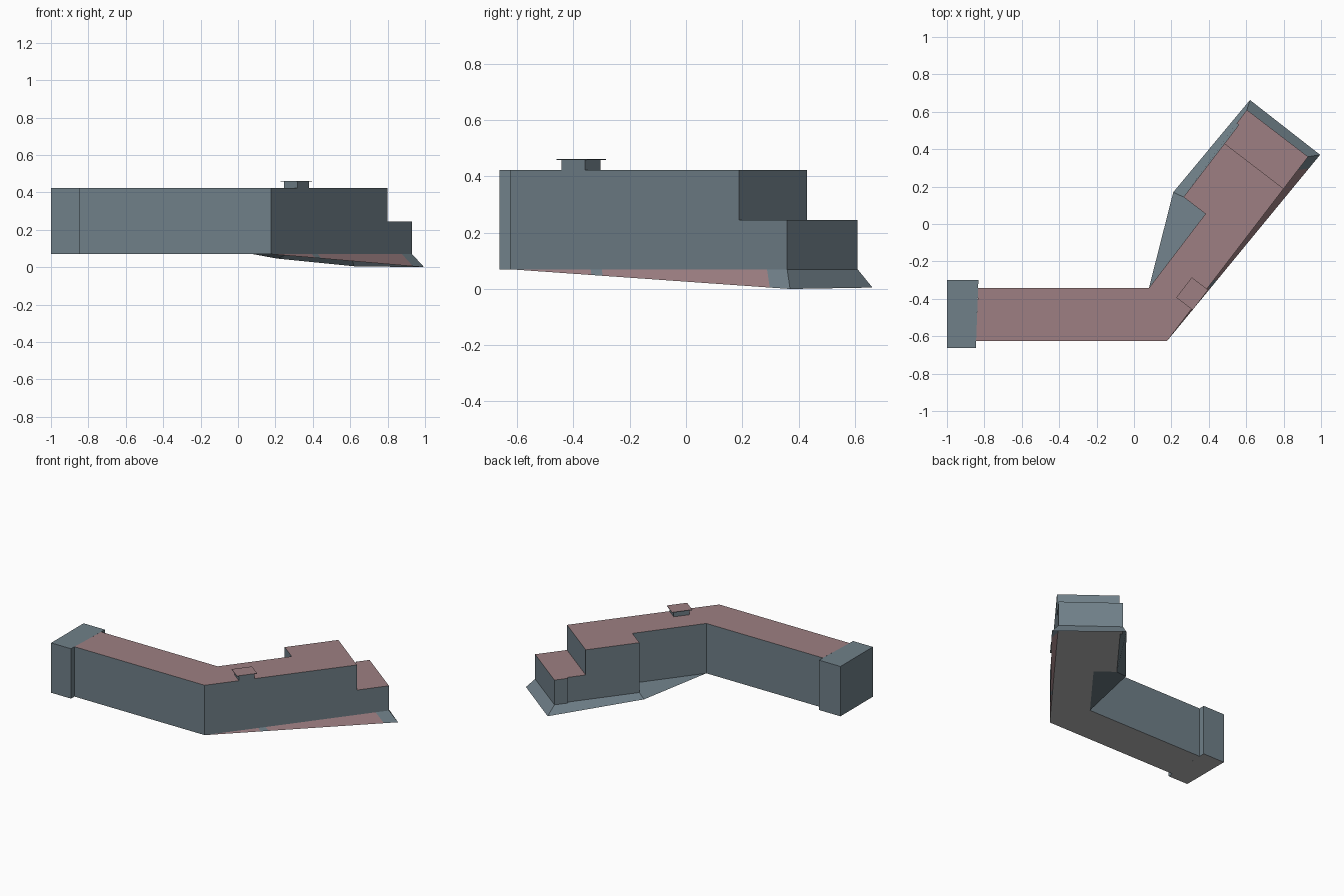
import bpy, bmesh
from mathutils import Vector

if "Cube" in bpy.data.objects:
    bpy.data.objects.remove(bpy.data.objects["Cube"])


def srgb_mat(name, r, g, b):
    m = bpy.data.materials.new(name)
    m.diffuse_color = [((c / 255 + 0.055) / 1.055) ** 2.4 for c in (r, g, b)] + [1]
    m.use_nodes = True
    m.node_tree.nodes["Principled BSDF"].inputs["Base Color"].default_value = m.diffuse_color
    return m


MATS = [srgb_mat("slate_wall", 112, 128, 137),
        srgb_mat("dusty_red_roof", 157, 127, 130),
        srgb_mat("grey_underside", 185, 185, 185)]
WALL, ROOF, FLOOR = 0, 1, 2
BASE, LOW, TOP = 0.07, 0.245, 0.423


def wing(u, n):
    """Plan point in the angled wing: u along its outer wall, n outward from it."""
    return (0.177 + 0.608 * u + 0.794 * n, -0.625 + 0.794 * u - 0.608 * n)


def sheets(name, faces):
    """Object made of loose faces given as (points, material)."""
    bm = bmesh.new()
    for pts, mat in faces:
        f = bm.faces.new([bm.verts.new(p) for p in pts])
        f.material_index = mat
    bmesh.ops.remove_doubles(bm, verts=bm.verts, dist=1e-5)
    me = bpy.data.meshes.new(name)
    bm.to_mesh(me)
    bm.free()
    for m in MATS:
        me.materials.append(m)
    ob = bpy.data.objects.new(name, me)
    bpy.context.collection.objects.link(ob)
    return ob


def prism(name, plan, z0, z1, roof=ROOF, floor=FLOOR, skip=()):
    """Upright block on a counter-clockwise plan; skipped edges get no wall."""
    lo = [(x, y, z0) for x, y in plan]
    hi = [(x, y, z1) for x, y in plan]
    faces = [(hi, roof), (lo[::-1], floor)]
    for i in range(len(plan)):
        j = (i + 1) % len(plan)
        if i not in skip:
            faces.append(([lo[i], lo[j], hi[j], hi[i]], WALL))
    return sheets(name, faces)


# Key plan points
E = wing(0, 0)
A = (0.08, -0.342)
step_in, step_out = wing(0.664, -0.250), wing(0.664, -0.398)
high_r, high_l = wing(1.025, 0), wing(1.025, -0.398)
jog_a, jog_b = wing(1.15, -0.398), wing(1.15, -0.412)
end_r, end_l = wing(1.24, 0), wing(1.24, -0.412)

# Bent main building
prism("main_wing", [(-0.844, -0.625), E, high_r, high_l, step_out, step_in, A,
                    (-0.833, -0.342)], BASE, TOP, skip=(2, 7))

# Wall above the lower roof
sheets("upper_end_wall", [([(*high_r, LOW), (*high_l, LOW), (*high_l, TOP),
                            (*high_r, TOP)][::1], WALL)])

# Lower end of the angled wing
prism("low_wing_end", [high_r, end_r, end_l, jog_b, jog_a, high_l],
      BASE, LOW, skip=(5,))

# Wider block closing the left wing
prism("left_end_block", [(-1, -0.663), (-0.845, -0.663), (-0.832, -0.30), (-1, -0.30)],
      BASE, TOP, roof=WALL)

# Roof hatch with thin overhanging cap
prism("roof_hatch", [wing(0.23, -0.09), wing(0.23, 0), wing(0.335, 0),
                     wing(0.335, -0.09)], TOP - 0.003, 0.458, floor=WALL)
prism("hatch_cap", [wing(0.214, -0.102), wing(0.214, 0.008), wing(0.35, 0.008),
                    wing(0.35, -0.102)], 0.458, 0.462)

# Sloping skirt around the foot of the angled wing, open underneath
B, C, D = (0.21, 0.17, 0.046), (0.62, 0.663, 0.005), (0.995, 0.37, 0.0)
skirt = [([A, step_in, step_out, B], WALL),
         ([B, step_out, jog_a, jog_b, end_l, C], WALL),
         ([C, end_l, end_r, D], WALL)]
# Outer side: red with slate patches
start = Vector((*E, BASE))
cuts = [(0, ROOF), (0.36, WALL), (0.41, ROOF), (1.15, WALL), (1.24, None)]
for (u0, mat), (u1, _) in zip(cuts, cuts[1:]):
    d0, d1 = (start.lerp(Vector(D), u / 1.24)[:] for u in (u0, u1))
    quad = [d0, d1, wing(u1, 0), wing(u0, 0)]
    skirt.append((quad if u0 else quad[:3], mat))
oriented = []
for pts, mat in skirt:
    p = [Vector(v) if len(v) == 3 else Vector((*v, BASE)) for v in pts]
    area = sum((a.x * b.y - b.x * a.y) for a, b in zip(p, p[1:] + p[:1]))
    oriented.append((p if area > 0 else p[::-1], mat))
sheets("base_skirt", oriented)
